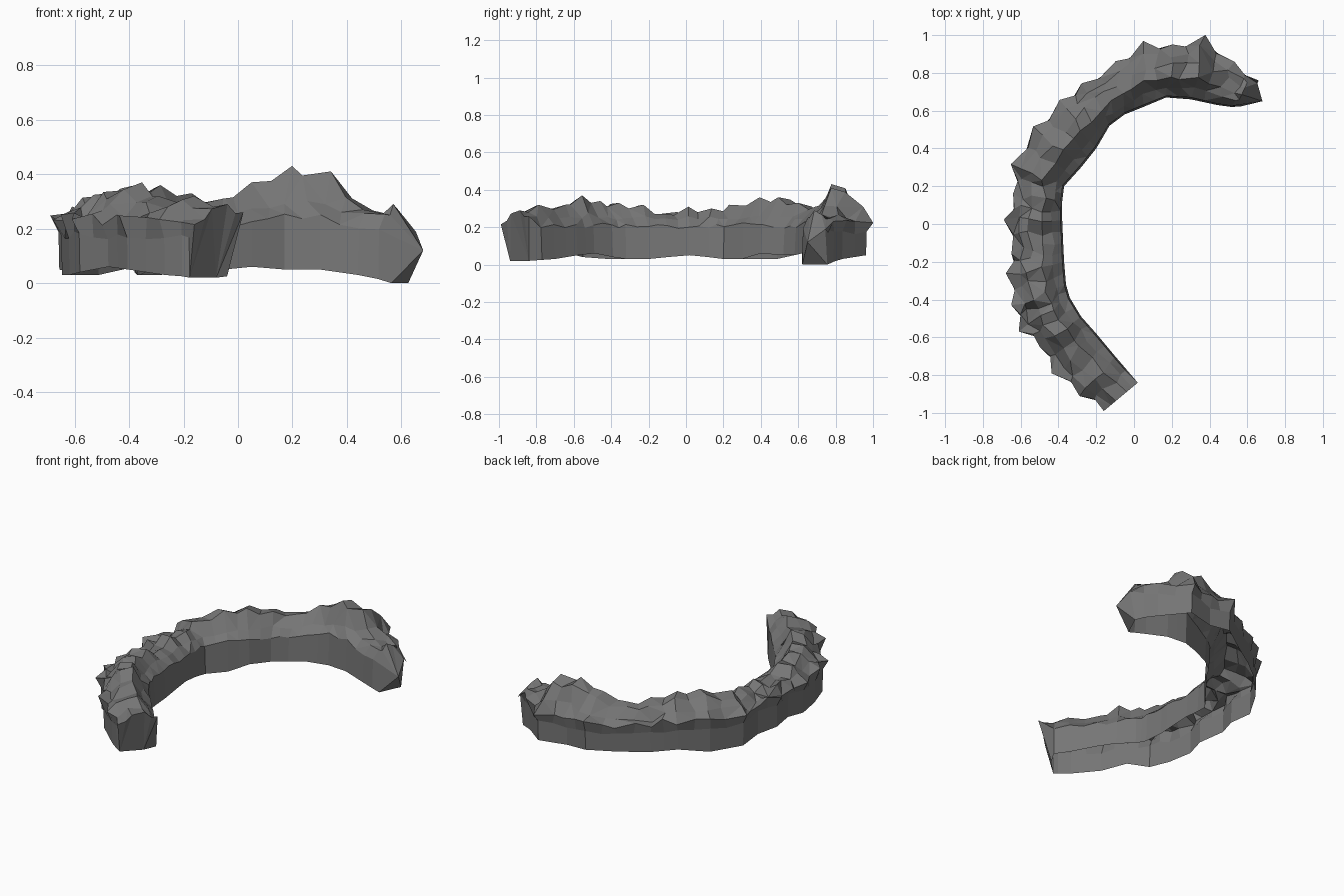
import bpy, bmesh, random
from mathutils import Vector

if "Cube" in bpy.data.objects:
    bpy.data.objects.remove(bpy.data.objects["Cube"])

random.seed(4)

rock = bpy.data.materials.new("dark grey rock")
rock.diffuse_color = (0.18, 0.18, 0.18, 1)
rock.use_nodes = True
rock.node_tree.nodes["Principled BSDF"].inputs["Base Color"].default_value = rock.diffuse_color

# stations along the wall: outer x, y / inner x, y / crest z / base z
STATIONS = [
    (-.16, -.99, .02, -.84, .29, .02), (-.29, -.91, -.10, -.70, .32, .03),
    (-.43, -.80, -.20, -.58, .32, .05), (-.50, -.65, -.28, -.49, .37, .06),
    (-.61, -.57, -.34, -.39, .34, .04), (-.65, -.43, -.36, -.32, .33, .03),
    (-.68, -.27, -.37, -.20, .32, .03), (-.65, -.15, -.375, -.10, .27, .04),
    (-.69, .02, -.38, .02, .31, .05), (-.64, .15, -.38, .12, .30, .04),
    (-.65, .32, -.37, .20, .32, .03), (-.54, .51, -.28, .30, .36, .03),
    (-.40, .65, -.20, .40, .36, .06), (-.27, .75, -.13, .52, .33, .05),
    (-.10, .86, -.05, .58, .31, .05), (.06, .97, .05, .62, .37, .06),
    (.20, .95, .17, .67, .43, .05), (.38, 1.0, .30, .66, .41, .05),
    (.53, .86, .44, .63, .27, .03), (.66, .76, .59, .61, .29, .0),
]
LAST = len(STATIONS) - 1


def section(u):
    """Open ring from the outer foot over the crest to the inner foot; u may be a half step."""
    i = min(int(u), LAST - 1)
    ox, oy, ix, iy, top, base = [a + (b - a) * (u - i) for a, b in zip(STATIONS[i], STATIONS[i + 1])]
    o, n = Vector((ox, oy)), Vector((ix, iy))
    s, e = STATIONS[i], STATIONS[i + 1]
    along = Vector((e[0] + e[2] - s[0] - s[2], e[1] + e[3] - s[1] - s[3])).normalized()
    j = lambda a: random.uniform(-a, a)
    notch = u % 1 > 0
    end = (u == 0) - (u == LAST)
    lift = max(0, top - .34)
    jut = .11 if notch else 0
    top -= .025 if notch else 0
    # fraction across, height, jitter along the wall
    ring = [(.11, base, 0), (.10, .175 + j(.015), 0), (jut, .235 + j(.025), .012),
            (.22 + j(.04), .255 + lift * .8 + j(.03), .02),
            (.40 + j(.05), top - .015 + j(.012), .02), (.64 + j(.04), top, .02),
            (.82 + j(.03), .25 + lift * .5 + j(.012), .01),
            (.97, .205 + lift * .5 + j(.012), 0), (1, base, 0)]
    pts = []
    for k, (t, z, a) in enumerate(ring):
        p = o.lerp(n, t) + along * (0 if end else j(a))
        if end == 1:                     # front end: feet tuck under an overhanging corner
            if k in (0, 1, 8):
                p += along * .05
            if k == 7:
                p = n
                z = .26
            if k == 8:
                p = Vector((-.08, -.84))
        if end == -1:                    # other end: low pointed corner
            if k == 2:
                z = .17
            if k in (3, 4, 5, 6):
                p -= along * .05
            if k == 7:
                p, z = Vector((.68, .65)), .12
            if k in (0, 8):
                p -= along * .03
        pts.append((p.x, p.y, z))
    return pts


# rock wall: skin the rings, cap both ends, leave the underside open
bm = bmesh.new()
rings = [[bm.verts.new(p) for p in section(h / 2)] for h in range(2 * LAST + 1)]
for a, b in zip(rings, rings[1:]):
    for k in range(len(a) - 1):
        bm.faces.new((a[k], a[k + 1], b[k + 1], b[k]))
caps = [bm.faces.new(rings[0][::-1]), bm.faces.new(rings[-1])]

# chipped look: split some of the craggy upper faces
upper = [f for f in bm.faces if len(f.verts) == 4 and min(v.co.z for v in f.verts) > .195]
bmesh.ops.triangulate(bm, faces=random.sample(upper, len(upper) // 2) + caps)
bmesh.ops.recalc_face_normals(bm, faces=bm.faces)

mesh = bpy.data.meshes.new("rock_wall")
bm.to_mesh(mesh)
bm.free()
mesh.materials.append(rock)
wall = bpy.data.objects.new("rock_wall", mesh)
bpy.context.collection.objects.link(wall)
